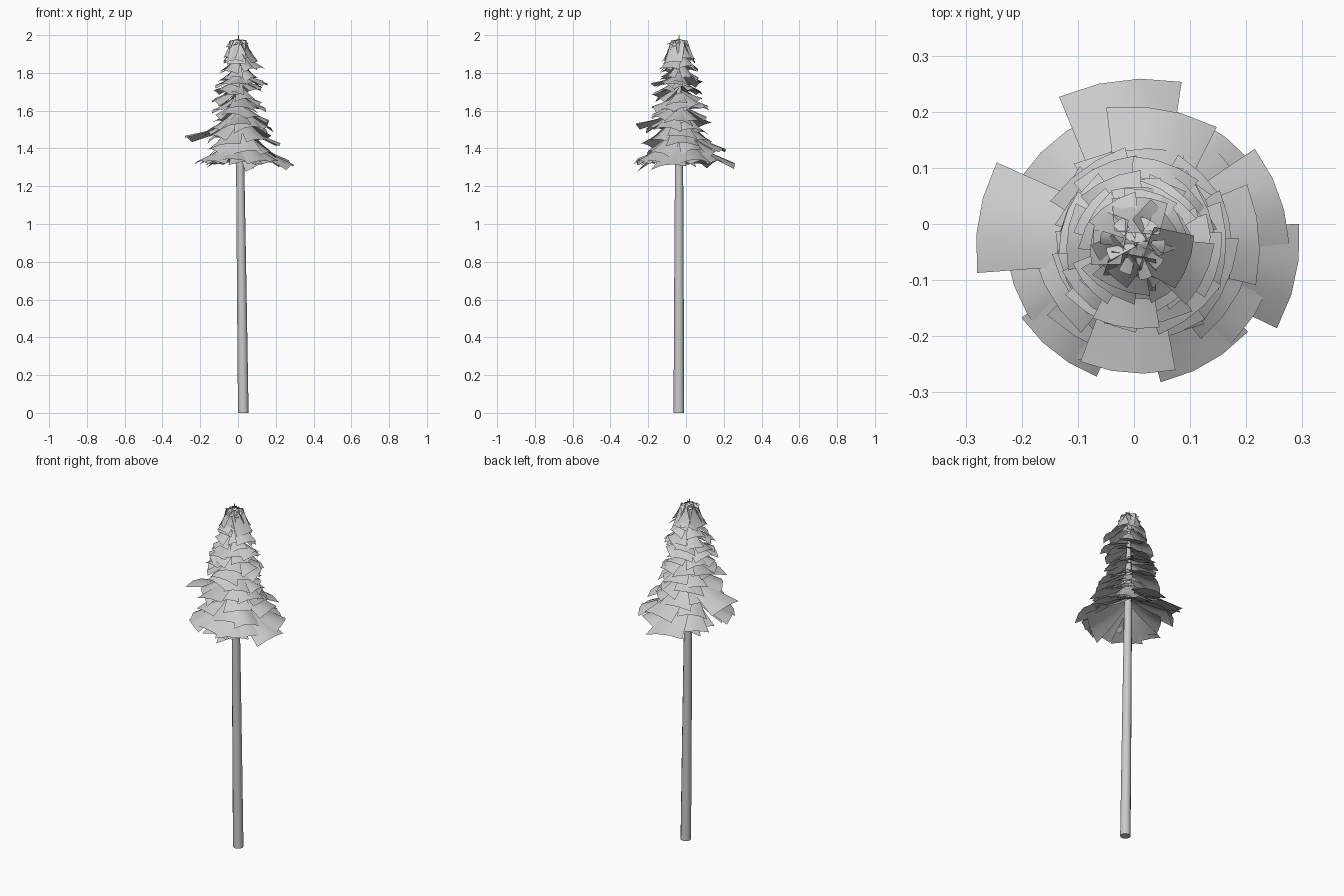
import bpy, bmesh, math, random
from mathutils import Vector

if "Cube" in bpy.data.objects:
    bpy.data.objects.remove(bpy.data.objects["Cube"])

random.seed(11)


def axis(z):
    """Centre line of the slightly leaning tree."""
    return Vector((0.028 - 0.0125 * z, -0.038 + 0.001 * z, z))


def make_object(name, bm, angle):
    me = bpy.data.meshes.new(name)
    bm.to_mesh(me)
    bm.free()
    ob = bpy.data.objects.new(name, me)
    bpy.context.collection.objects.link(ob)
    bpy.context.view_layer.objects.active = ob
    ob.select_set(True)
    bpy.ops.object.shade_smooth_by_angle(angle=math.radians(angle))
    ob.select_set(False)
    return ob


# Trunk: tapered rings along the leaning axis
bm = bmesh.new()
N = 12
rings = []
for z, r in [(0, .028), (.5, .026), (1.0, .0235), (1.4, .021), (1.75, .013), (2.0, .002)]:
    c = axis(z)
    rings.append([bm.verts.new(c + Vector((r * math.cos(2 * math.pi * i / N),
                                           r * math.sin(2 * math.pi * i / N), 0)))
                  for i in range(N)])
for a, b in zip(rings, rings[1:]):
    for i in range(N):
        j = (i + 1) % N
        bm.faces.new((a[i], a[j], b[j], b[i]))
bm.faces.new(rings[0][::-1])
bm.faces.new(rings[-1])
make_object("trunk", bm, 40)


def branch(bm, z0, z1, r1, deg, half, arch=0.3, r0=0.012, skew=0.0, root=0.35):
    """One curved foliage sheet from the trunk (r0, z0) to its tip (r1, z1)."""
    a = math.radians(deg)
    out = Vector((math.cos(a), math.sin(a), 0))
    side = Vector((-math.sin(a), math.cos(a), 0))
    c = axis(z0)
    grid = []
    for i in range(4):
        t = i / 3
        w = half * (root + (1 - root) * t)
        drop = (z1 - z0) * (1.3 * t - 0.3 * t * t)
        row = []
        for j in range(4):
            s = j / 1.5 - 1
            r = r0 + (r1 - r0) * t - 0.15 * w * s * s * t
            p = Vector((c.x, c.y, z0 + drop)) + out * r + side * (w * s)
            p.z += -arch * w * s * s + skew * w * s
            row.append(bm.verts.new(p))
        grid.append(row)
    for i in range(3):
        for j in range(3):
            bm.faces.new((grid[i][j], grid[i + 1][j], grid[i + 1][j + 1], grid[i][j + 1]))


# Irregular foliage tiers: root z, tip z, tip radius, count, half width
tiers = [
    (1.46, 1.340, .205, 7, .095),
    (1.52, 1.395, .185, 6, .092),
    (1.56, 1.450, .182, 7, .088),
    (1.60, 1.500, .165, 7, .080),
    (1.64, 1.565, .148, 7, .074),
    (1.68, 1.620, .142, 7, .070),
    (1.71, 1.655, .138, 7, .066),
    (1.75, 1.700, .130, 7, .062),
    (1.79, 1.740, .122, 6, .060),
    (1.84, 1.775, .108, 6, .054),
    (1.89, 1.820, .095, 5, .052),
    (1.93, 1.860, .088, 5, .048),
]
bm = bmesh.new()
for k, (z0, z1, r, n, w) in enumerate(tiers):
    for i in range(n):
        dz = random.uniform(-.02, .02)
        branch(bm, z0 + dz, z1 + dz + random.uniform(-.012, .012),
               r * random.uniform(.84, 1.1), 360 * i / n + k * 23 + random.uniform(-14, 14),
               w * random.uniform(.85, 1.15), random.uniform(.1, .35),
               skew=random.uniform(-.25, .25))
make_object("foliage_tiers", bm, 30)

# Long irregular boughs around the lower crown
bm = bmesh.new()
for z0, z1, r, deg, w, skew in [
        (1.47, 1.315, .285, -12, .095, .1), (1.47, 1.34, .265, 20, .09, 0),
        (1.47, 1.325, .295, 97, .11, .1), (1.51, 1.40, .245, 80, .10, 0),
        (1.46, 1.335, .245, 58, .085, 0), (1.54, 1.465, .29, 170, .10, .12),
        (1.46, 1.335, .235, 205, .085, 0), (1.48, 1.335, .245, 232, .085, 0),
        (1.585, 1.53, .23, 265, .085, .15), (1.46, 1.33, .225, 278, .09, 0),
        (1.47, 1.335, .245, 300, .09, 0), (1.47, 1.335, .24, 322, .09, 0),
        (1.46, 1.335, .24, 130, .09, 0), (1.53, 1.43, .215, 5, .09, 0),
        (1.80, 1.745, .15, -15, .06, 0), (1.78, 1.745, .15, 262, .06, .1),
        (1.92, 1.83, .135, -25, .06, 0)]:
    branch(bm, z0, z1, r, deg, w, .2, skew=skew)
make_object("long_boughs", bm, 30)

# Broad sheets hanging from the blunt top
bm = bmesh.new()
for deg, r, z1 in [(-100, .082, 1.85), (170, .08, 1.86), (85, .085, 1.86), (-20, .10, 1.86),
                   (-140, .07, 1.885), (35, .075, 1.88)]:
    branch(bm, 1.975, z1, r, deg, .05, .1, .02, random.uniform(-.1, .1), .8)
make_object("top_sheets", bm, 30)

# Small needle tufts at the tip
bm = bmesh.new()
for i in range(9):
    branch(bm, 1.978, 1.955 + random.uniform(-.012, .012), random.uniform(.045, .065),
           i * 40 + random.uniform(-10, 10), .012, .2, .003, random.uniform(-.8, .8))
make_object("tip_tufts", bm, 30)
